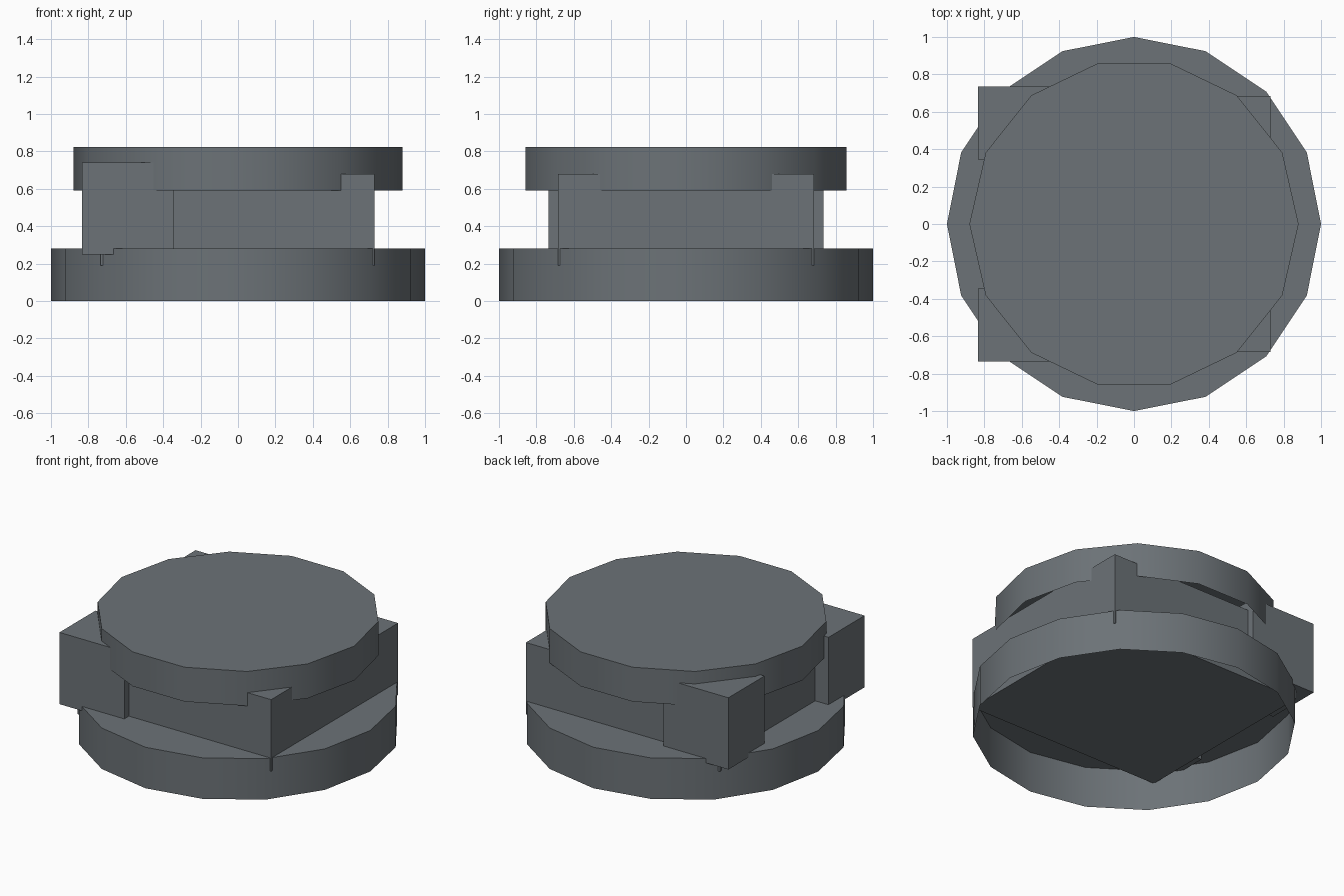
import bpy, bmesh, math
from mathutils import Matrix, Vector

if "Cube" in bpy.data.objects:
    bpy.data.objects.remove(bpy.data.objects["Cube"])

mat = bpy.data.materials.new("slate_grey")
mat.diffuse_color = (0.15, 0.17, 0.185, 1)
mat.use_nodes = True
mat.node_tree.nodes["Principled BSDF"].inputs["Base Color"].default_value = mat.diffuse_color


def finish(name, bm):
    me = bpy.data.meshes.new(name)
    bm.to_mesh(me)
    bm.free()
    me.materials.append(mat)
    ob = bpy.data.objects.new(name, me)
    bpy.context.collection.objects.link(ob)
    return ob


def open_drum(name, sides, radius, z0, z1):
    """Round lid: side wall and top cap, open underneath."""
    bm = bmesh.new()
    ring = [(radius * math.cos(2 * math.pi * i / sides),
             radius * math.sin(2 * math.pi * i / sides)) for i in range(sides)]
    low = [bm.verts.new((x, y, z0)) for x, y in ring]
    top = [bm.verts.new((x, y, z1)) for x, y in ring]
    for i in range(sides):
        j = (i + 1) % sides
        bm.faces.new((low[i], low[j], top[j], top[i]))
    bm.faces.new(top)
    ob = finish(name, bm)
    bpy.ops.object.select_all(action='DESELECT')
    ob.select_set(True)
    bpy.context.view_layer.objects.active = ob
    bpy.ops.object.shade_smooth_by_angle(angle=math.radians(35))
    return ob


def box(name, lo, hi):
    lo, hi = Vector(lo), Vector(hi)
    bm = bmesh.new()
    bmesh.ops.create_cube(bm, size=1, matrix=Matrix.Translation((lo + hi) / 2)
                          @ Matrix.Diagonal((*(hi - lo), 1)))
    return finish(name, bm)


# Round base and lid
open_drum("base_drum", 16, 1.0, 0.0, 0.28)
open_drum("top_lid", 14, 0.88, 0.59, 0.825)

# Square body between them
box("body", (-0.735, -0.685, 0.19), (0.73, 0.685, 0.68))

# Two corner blocks on the left side
for side, label in ((-1, "front"), (1, "back")):
    ys = sorted((side * 0.345, side * 0.735))
    box(label + "_corner_block", (-0.835, ys[0], 0.25), (-0.345, ys[1], 0.74))
